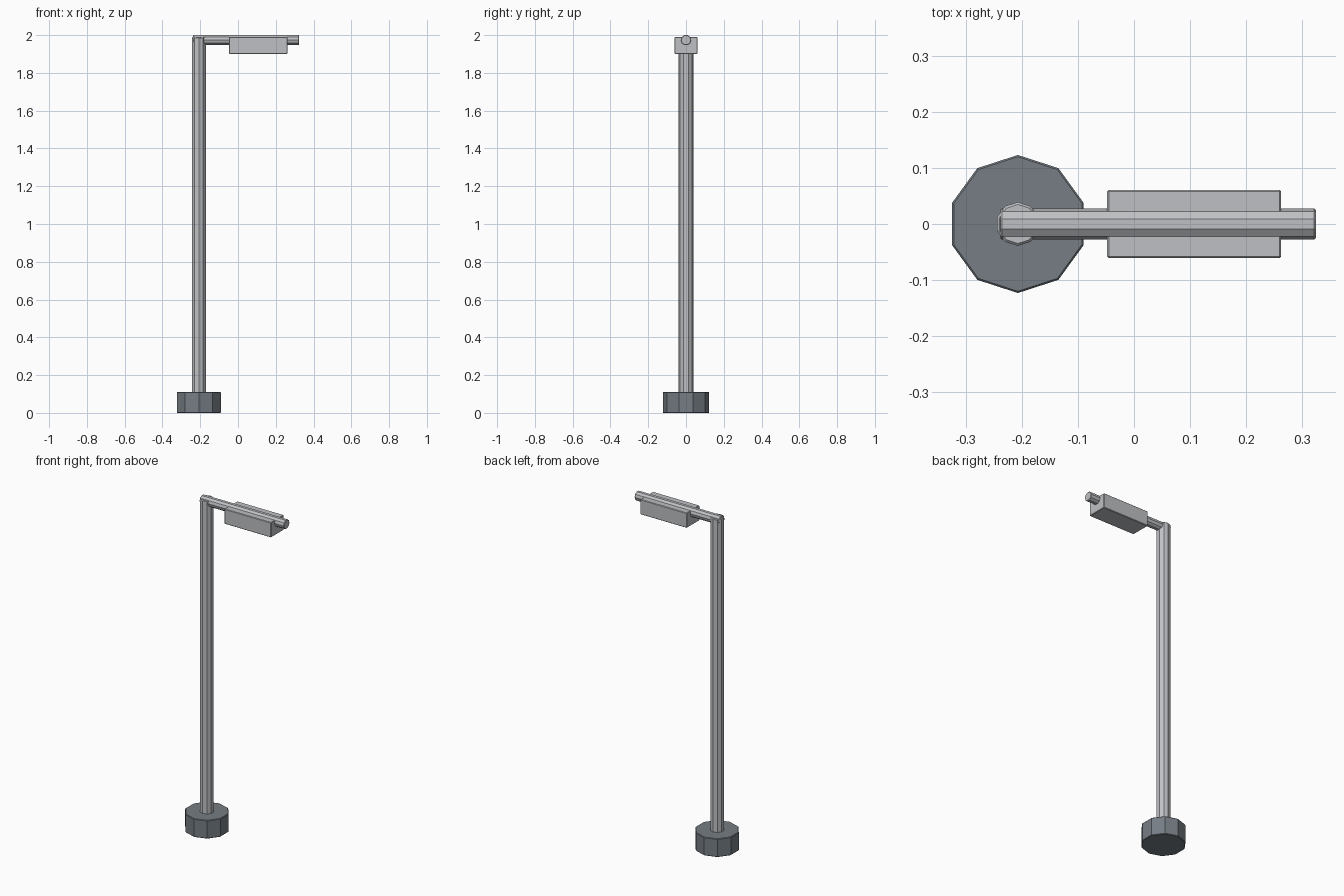
import bpy
import math

cube = bpy.data.objects.get("Cube")
if cube:
    bpy.data.objects.remove(cube, do_unlink=True)


def material(name, rgb):
    mat = bpy.data.materials.new(name)
    mat.use_nodes = True
    colour = (*rgb, 1)
    mat.diffuse_color = colour
    mat.node_tree.nodes["Principled BSDF"].inputs["Base Color"].default_value = colour
    return mat


def finish(name, mat, bevel):
    obj = bpy.context.object
    obj.name = obj.data.name = name
    obj.data.materials.append(mat)
    bpy.ops.object.transform_apply(location=False, rotation=True, scale=True)
    mod = obj.modifiers.new("soft_edges", "BEVEL")
    mod.width = bevel
    mod.segments = 1
    mod.limit_method = "ANGLE"
    mod.angle_limit = math.radians(50)
    return obj


def prism(name, mat, radius, length, centre, rotation, bevel):
    bpy.ops.mesh.primitive_cylinder_add(vertices=SIDES, radius=radius, depth=length,
                                        location=centre, rotation=rotation)
    return finish(name, mat, bevel)


SIDES = 10
POLE_X = -0.207
metal = material("light grey metal", (0.52, 0.53, 0.55))
footing = material("slate grey", (0.18, 0.205, 0.23))

# Ten-sided footing and upright pole
prism("base", footing, 0.123, 0.11, (POLE_X, 0, 0.055), (0, 0, 0), 0.003)
prism("pole", metal, 0.039, 1.89, (POLE_X, 0, 1.045), (0, 0, 0), 0.004)

# Horizontal arm, with a flat facet on top
prism("arm", metal, 0.028, 0.562, (0.043, 0, 1.9734),
      (0, math.pi / 2, 0), 0.003)

# Lamp housing hung around the arm
bpy.ops.mesh.primitive_cube_add(size=1, location=(0.107, 0, 1.945))
bpy.context.object.scale = (0.31, 0.122, 0.09)
finish("lamp_housing", metal, 0.003)
